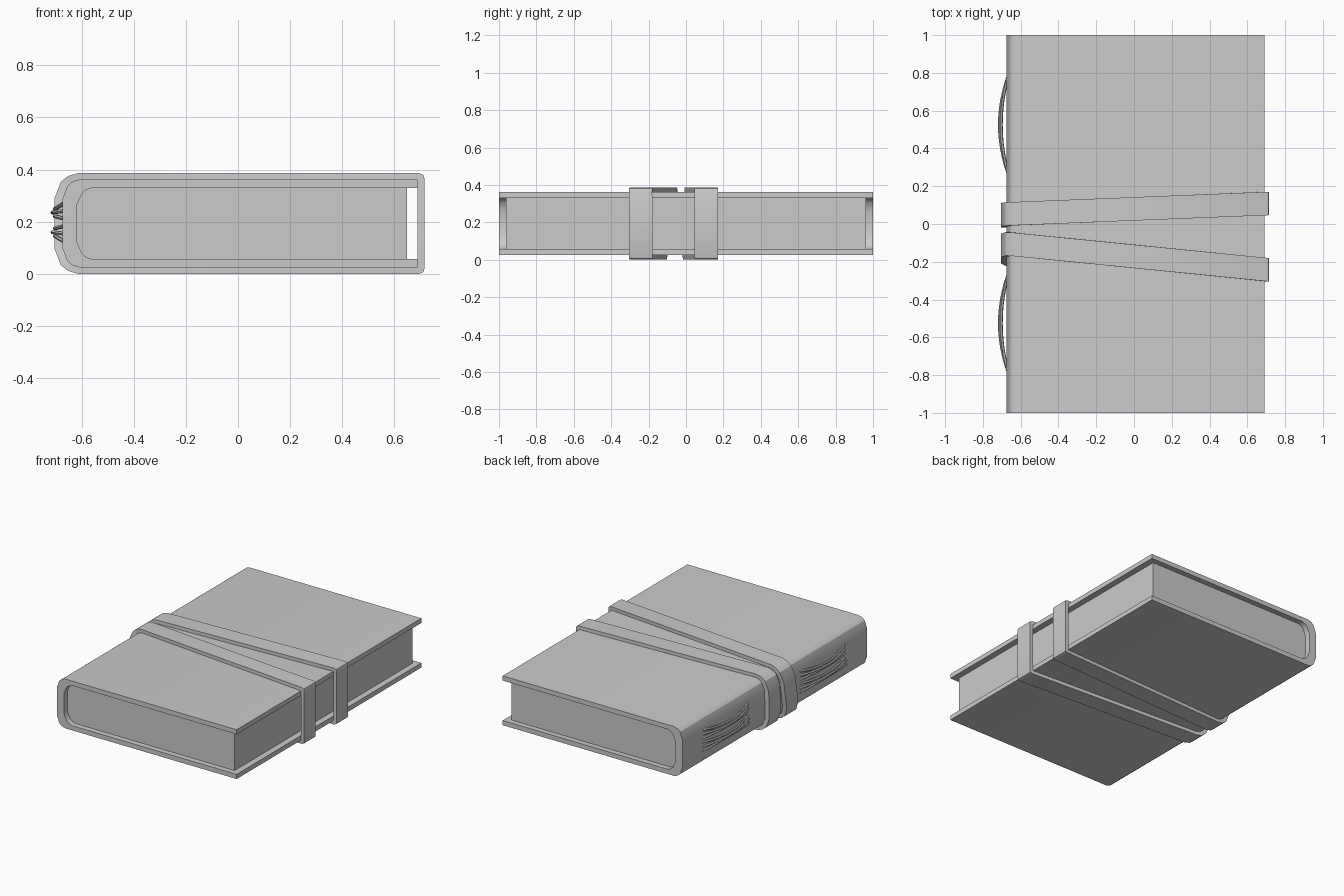
import bpy, bmesh, math
from mathutils import Vector

if "Cube" in bpy.data.objects:
    bpy.data.objects.remove(bpy.data.objects["Cube"])

ZC = 0.193  # mid height of the book


def finish(bm, name):
    bmesh.ops.recalc_face_normals(bm, faces=bm.faces)
    me = bpy.data.meshes.new(name)
    bm.to_mesh(me)
    bm.free()
    ob = bpy.data.objects.new(name, me)
    bpy.context.collection.objects.link(ob)
    bpy.ops.object.select_all(action='DESELECT')
    ob.select_set(True)
    bpy.context.view_layer.objects.active = ob
    bpy.ops.object.shade_smooth_by_angle(angle=math.radians(30))
    return ob


def mirrored(half):
    """Upper half profile (right to left), continued below the mid height."""
    return [(x, ZC + h) for x, h in half] + [(x, ZC - h) for x, h in reversed(half)]


def prism(name, profile, y):
    bm = bmesh.new()
    f = bm.faces.new([bm.verts.new((x, -y, z)) for x, z in profile])
    new = bmesh.ops.extrude_face_region(bm, geom=[f])['geom']
    bmesh.ops.translate(bm, vec=(0, 2 * y, 0),
                        verts=[v for v in new if isinstance(v, bmesh.types.BMVert)])
    return finish(bm, name)


# Wrapped cover: outer and inner C profiles
outer = mirrored([(0.69, 0.169), (-0.608, 0.169), (-0.635, 0.161), (-0.655, 0.145), (-0.674, 0.094)])
inner = mirrored([(0.69, 0.137), (-0.56, 0.137), (-0.583, 0.129), (-0.6, 0.113), (-0.62, 0.068)])
prism("cover", outer + inner[::-1], 1.0)

# Page block, fitted inside the spine
pages = mirrored([(0.648, 0.137), (-0.56, 0.137), (-0.583, 0.129), (-0.6, 0.113), (-0.62, 0.068)])
prism("pages", pages, 0.962)


def strap(name, right, left_top, left_bottom, half=0.062):
    """Closed band around the book whose path slants across both faces."""
    out = mirrored([(0.715, 0.175), (0.711, 0.187), (0.695, 0.193), (-0.615, 0.193),
                    (-0.652, 0.182), (-0.68, 0.16), (-0.705, 0.095)])
    inn = mirrored([(0.69, 0.165), (0.69, 0.167), (0.688, 0.169), (-0.608, 0.169),
                    (-0.635, 0.161), (-0.655, 0.145), (-0.674, 0.094)])

    def centre(x, z):
        t = (x + 0.7) / 1.4
        w = min(1, max(0, (z - ZC) / 0.34 + 0.5))
        left = left_bottom + (left_top - left_bottom) * w
        return left + (right - left) * t

    bm = bmesh.new()
    rings = []
    for (ox, oz), (ix, iz) in zip(out, inn):
        y = centre(ox, oz)
        rings.append([bm.verts.new(p) for p in (
            (ox, y - half, oz), (ox, y + half, oz), (ix, y + half, iz), (ix, y - half, iz))])
    for a, b in zip(rings, rings[1:] + rings[:1]):
        for k in range(4):
            bm.faces.new((a[k], a[(k + 1) % 4], b[(k + 1) % 4], b[k]))
    return finish(bm, name)


strap("strap_back", 0.108, 0.052, 0.042)
strap("strap_front", -0.241, -0.102, -0.16)


def thread(name, points, radius=0.008, sides=6):
    bm = bmesh.new()
    rings = []
    for i, p in enumerate(points):
        d = (points[min(i + 1, len(points) - 1)] - points[max(i - 1, 0)]).normalized()
        u = d.cross(Vector((0, 0, 1))).normalized()
        v = d.cross(u)
        rings.append([bm.verts.new(p + radius * (u * math.cos(a) + v * math.sin(a)))
                      for a in (math.tau * k / sides for k in range(sides))])
    for a, b in zip(rings, rings[1:]):
        for k in range(sides):
            bm.faces.new((a[k], a[(k + 1) % sides], b[(k + 1) % sides], b[k]))
    bm.faces.new(rings[0])
    bm.faces.new(rings[-1])
    return finish(bm, name)


# Spine stitching: two sets of bowed threads, gathered in threes at the middle
for label, yc in (("back", 0.525), ("front", -0.525)):
    for i in range(6):
        z_end = 0.125 + 0.029 * i
        group = 0.16 if i < 3 else 0.235
        z_mid = group + (i % 3 - 1) * 0.014
        bow = 0.043 if i % 3 == 1 else 0.034
        pts = []
        for s in range(13):
            t = s / 6 - 1
            lift = 1 - t * t
            pts.append(Vector((-0.669 - bow * lift, yc + 0.25 * t,
                               z_end + (z_mid - z_end) * lift)))
        thread(f"stitch_{label}_{i + 1}", pts)
